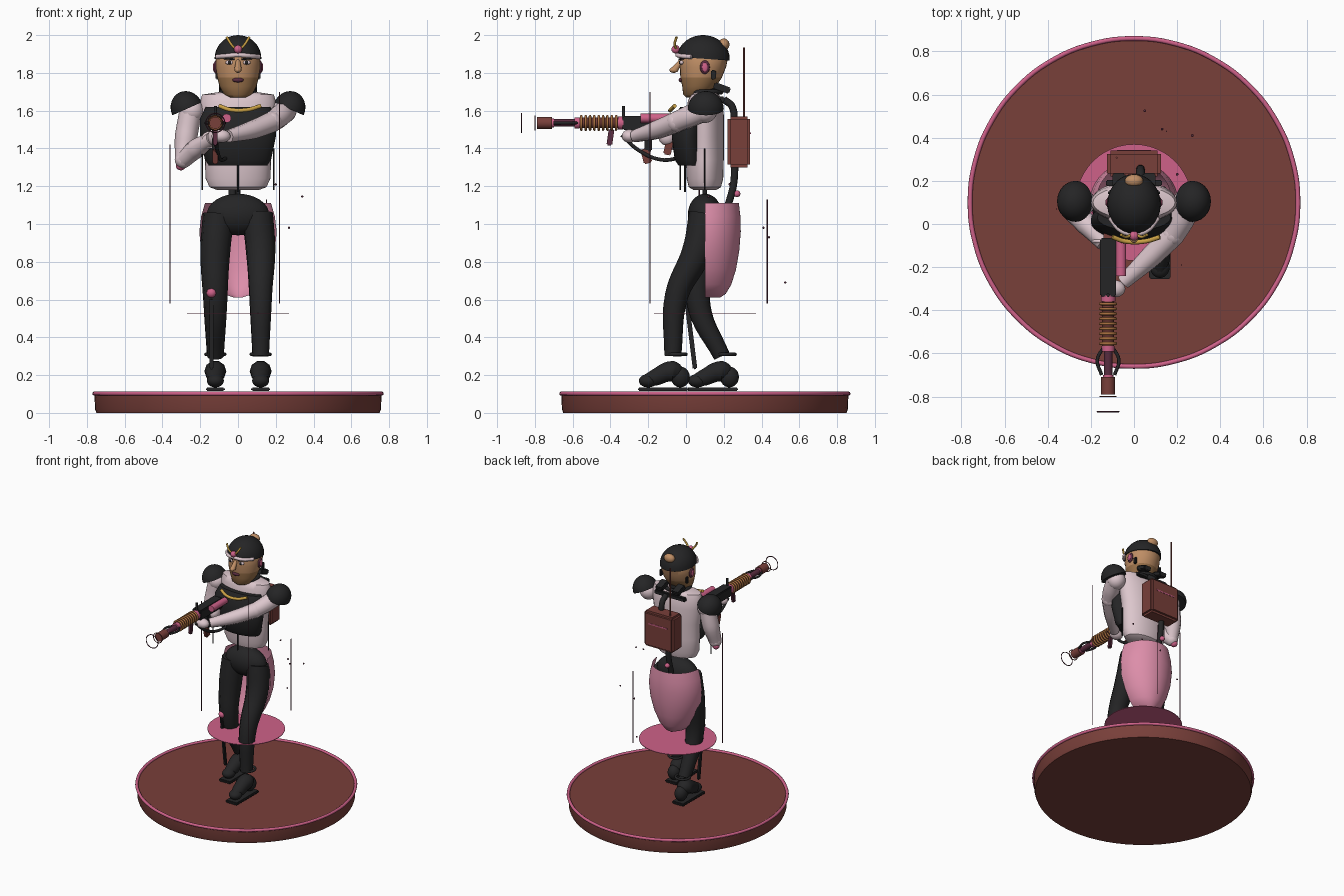
import bpy
import bmesh
from math import radians, pi, sin, cos
from mathutils import Vector, Matrix, Euler

if "Cube" in bpy.data.objects:
    bpy.data.objects.remove(bpy.data.objects["Cube"], do_unlink=True)


def paint(name, red, green, blue):
    mat = bpy.data.materials.new(name)
    mat.use_nodes = True
    mat.diffuse_color = (red, green, blue, 1)
    mat.node_tree.nodes["Principled BSDF"].inputs["Base Color"].default_value = (red, green, blue, 1)
    return mat


brown = paint("red brown", .19, .05, .042)
black = paint("soft black", .018, .018, .019)
pale = paint("pale pink", .72, .57, .61)
pink = paint("petal pink", .72, .27, .4)
rose = paint("rose", .62, .12, .25)
gold = paint("gold", .6, .36, .06)
copper = paint("copper", .4, .16, .05)
skin = paint("skin", .52, .27, .13)
beard = paint("jaw tan", .33, .17, .07)
plum = paint("dark plum", .1, .025, .05)


def finish(name, source, *mats, smooth=True):
    """Turn a bmesh or mesh into a named, shaded object."""
    mesh = source
    if isinstance(source, bmesh.types.BMesh):
        bmesh.ops.recalc_face_normals(source, faces=source.faces)
        mesh = bpy.data.meshes.new(name)
        source.to_mesh(mesh)
        source.free()
    mesh.materials.clear()
    for mat in mats:
        mesh.materials.append(mat)
    if smooth:
        mesh.shade_smooth()
        mesh.set_sharp_from_angle(angle=radians(40))
    obj = bpy.data.objects.new(name, mesh)
    bpy.context.collection.objects.link(obj)
    return obj


def ball(name, center, size, mat, cut=False, tilt=(0, 0, 0)):
    bm = bmesh.new()
    bmesh.ops.create_uvsphere(bm, u_segments=28, v_segments=16, radius=1)
    if cut:
        geom = bm.verts[:] + bm.edges[:] + bm.faces[:]
        bmesh.ops.bisect_plane(bm, geom=geom, plane_co=(0, 0, 0), plane_no=(0, 0, -1), clear_outer=True)
        bmesh.ops.holes_fill(bm, edges=[e for e in bm.edges if e.is_boundary])
    size = Vector((size,) * 3) if isinstance(size, float) else Vector(size)
    bm.transform(Matrix.LocRotScale(Vector(center), Euler(tilt), size))
    return finish(name, bm, mat)


def box(name, center, size, mat, tilt=(0, 0, 0), bevel=.006):
    bm = bmesh.new()
    bmesh.ops.create_cube(bm, size=1)
    bm.transform(Matrix.Diagonal(Vector(size)).to_4x4())
    bmesh.ops.bevel(bm, geom=bm.edges[:], offset=min(bevel, min(size) / 3), segments=2, affect='EDGES')
    bm.transform(Matrix.LocRotScale(Vector(center), Euler(tilt), None))
    return finish(name, bm, mat)


def rod(name, start, end, radius, mat, end_radius=None, sides=20):
    start, end = Vector(start), Vector(end)
    axis = end - start
    bm = bmesh.new()
    bmesh.ops.create_cone(bm, cap_ends=True, segments=sides, radius1=radius,
                          radius2=end_radius or radius, depth=axis.length)
    turn = Vector((0, 0, 1)).rotation_difference(axis)
    bm.transform(Matrix.LocRotScale((start + end) / 2, turn, None))
    return finish(name, bm, mat)


def tube(name, points, radii, mat, closed=False):
    """Smooth curve through points; radii is one value or one per point."""
    if isinstance(radii, float):
        radii = [radii] * len(points)
    data = bpy.data.curves.new(name, 'CURVE')
    data.dimensions = '3D'
    data.bevel_depth, data.bevel_resolution, data.resolution_u = 1, 3, 6
    data.use_fill_caps = True
    spline = data.splines.new('BEZIER')
    spline.bezier_points.add(len(points) - 1)
    spline.use_cyclic_u = closed
    for knot, point, radius in zip(spline.bezier_points, points, radii):
        knot.co, knot.radius = point, radius
        knot.handle_left_type = knot.handle_right_type = 'AUTO'
    curve = bpy.data.objects.new(name + "_path", data)
    bpy.context.collection.objects.link(curve)
    bpy.context.view_layer.update()
    mesh = bpy.data.meshes.new_from_object(curve.evaluated_get(bpy.context.evaluated_depsgraph_get()))
    bpy.data.objects.remove(curve)
    return finish(name, mesh, mat)


def hoop(name, center, radius, thick, mat, facing='z', count=16):
    points = []
    for i in range(count):
        a, b = radius * cos(2 * pi * i / count), radius * sin(2 * pi * i / count)
        points.append(Vector(center) + Vector((a, b, 0) if facing == 'z' else (a, 0, b)))
    return tube(name, points, thick, mat, closed=True)


def loft(name, rings, *mats, start=0, sweep=2 * pi, sides=32, caps=True):
    """Stack elliptical rings, each (z, centre y, half width, half depth)."""
    bm = bmesh.new()
    full = sweep > 6
    rows = []
    for z, y, wide, deep in rings:
        angles = [start + sweep * i / sides for i in range(sides if full else sides + 1)]
        rows.append([bm.verts.new((wide * cos(a), y + deep * sin(a), z)) for a in angles])
    for low, high in zip(rows, rows[1:]):
        for i in range(sides):
            j = (i + 1) % len(low)
            bm.faces.new((low[i], low[j], high[j], high[i]))
    if caps:
        bm.faces.new(rows[0])
        bm.faces.new(rows[-1])
    return finish(name, bm, *mats)


# Display base and floating disc
mid = .1
loft("base", [(0, mid, .75, .75), (.02, mid, .757, .757), (.1, mid, .76, .76)], brown, sides=72)
hoop("base_rim", (0, mid, .102), .76, .011, rose, count=24)
rod("floating_disc", (0, mid, .526), (0, mid, .53), .27, rose, sides=48)

# Legs, boots and soles
for side, x, path in (("left", .12, [(.1, 1.05), (.06, .86), (-.05, .62), (-.07, .3)]),
                      ("right", -.12, [(.1, 1.05), (.08, .86), (.07, .56), (.19, .3)])):
    tube(side + "_leg", [(x * .85, *path[0])] + [(x, *p) for p in path[1:]], [.085, .08, .062, .045], black)
    y = path[-1][0]
    hoop(side + "_ankle_ring", (x, y + .02, .31), .05, .009, black)
    tube(side + "_boot", [(x, y + .04, .2), (x, y, .22), (x, y - .1, .185), (x, y - .15, .17)],
         [.035, .058, .045, .03], black)
    ball(side + "_toe", (x, y - .13, .17), (.045, .05, .035), black)
    ball(side + "_heel", (x, y + .04, .19), (.045, .05, .055), black)
    box(side + "_sole", (x, y - .05, .125), (.1, .27, .02), black)
ball("hips", (0, mid, 1.05), (.165, .09, .11), black)
ball("knee_stud", (-.14, .01, .635), .026, rose)
box("hanging_sheath", (-.14, .025, .42), (.022, .024, .38), black, (radians(7), 0, 0))

# Curved tail skirt wrapping the back
loft("tail_skirt", [(.61, mid, .02, .08), (.63, mid, .08, .11), (.68, mid, .125, .14), (.76, mid, .165, .165),
                    (.86, mid, .195, .182), (.96, mid, .205, .19), (1.04, mid, .195, .188),
                    (1.11, mid, .175, .18)], pink, sweep=pi, caps=False)

# Torso, vest and necklace
loft("torso", [(1.18, mid, .11, .06), (1.195, mid, .15, .085), (1.24, mid, .172, .097), (1.34, mid, .175, .1),
               (1.46, mid, .18, .1), (1.58, mid, .2, .1), (1.65, mid, .2, .09), (1.685, mid, .19, .075),
               (1.7, mid, .09, .06)], pale)
loft("vest", [(1.31, .03, .155, .07), (1.34, .02, .175, .08), (1.46, .01, .2, .085),
              (1.56, .02, .2, .085), (1.62, .03, .17, .06)], black)
tube("necklace", [(-.1, -.06, 1.625), (-.04, -.08, 1.605), (.05, -.08, 1.605), (.12, -.06, 1.625)], .011, gold)
rod("spine", (0, mid, 1.1), (0, mid, 1.25), .012, black)
rod("vest_zip", (0, -.005, 1.17), (0, -.005, 1.34), .005, black)
for x, y in ((-.19, -.03), (.19, mid)):
    rod("hanging_strap", (x, y, 1.18), (x, y, 1.4), .004, black)

# Shoulder pads and arms
for side, sign in (("left", 1), ("right", -1)):
    ball(side + "_shoulder_pad", (.27 * sign, .105, 1.61), (.085, .095, .095), black, True,
         (0, radians(24) * sign, 0))
    box(side + "_collar_wing", (.07 * sign, .19, 1.72), (.06, .09, .035), black, (radians(-20), 0, 0))
    ball(side + "_shoulder", (.245 * sign, mid, 1.6), .065, pale)
tube("right_upper_arm", [(-.25, mid, 1.6), (-.275, .09, 1.46), (-.29, .06, 1.34)], [.06, .06, .045], pale)
ball("right_elbow", (-.29, .06, 1.34), .045, pale)
ball("right_elbow_stud", (-.303, .07, 1.31), .026, rose)
tube("right_forearm", [(-.29, .06, 1.34), (-.22, 0, 1.4), (-.14, -.09, 1.45)], [.045, .052, .036], pale)
ball("right_hand", (-.125, -.1, 1.46), (.035, .045, .045), pale)
tube("left_upper_arm", [(.25, .09, 1.6), (.22, .02, 1.57), (.18, -.05, 1.54)], [.06, .06, .055], pale)
tube("left_forearm", [(.18, -.05, 1.54), (.08, -.15, 1.5), (-.05, -.27, 1.465)], [.055, .05, .034], pale)
ball("left_elbow", (.18, -.05, 1.54), .055, pale)
ball("left_hand", (-.09, -.3, 1.465), (.05, .04, .035), pale)
hoop("right_cuff", (-.15, -.08, 1.445), .038, .008, pale, 'y')

# Neck and head, with a darker jaw
rod("neck", (0, .1, 1.64), (0, .09, 1.74), .065, black)
hoop("collar", (0, mid, 1.7), .085, .014, black)
head = loft("head", [(1.67, .05, .05, .05), (1.685, .055, .075, .07), (1.73, .07, .098, .09),
                     (1.775, .08, .11, .11), (1.83, .09, .118, .122), (1.89, .095, .117, .13),
                     (1.95, .095, .08, .09)], skin, beard)
for face in head.data.polygons:
    face.material_index = int(face.center.z < 1.77)
ball("cap", (0, .092, 1.875), (.124, .14, .125), black, True, (radians(-4), 0, 0))
ball("cap_bun", (0, .2, 1.95), (.042, .03, .032), skin)
tube("brow_band", [(-.112, .03, 1.885), (-.06, -.03, 1.89), (0, -.045, 1.895), (.06, -.03, 1.89),
                   (.112, .03, 1.885)], .012, pale)
ball("brow_gem", (0, -.055, 1.925), .022, rose)
rod("nose", (0, -.025, 1.865), (0, -.062, 1.815), .011, skin, .02)
ball("nose_tip", (0, -.066, 1.815), (.018, .022, .015), skin)
ball("mouth", (0, -.027, 1.762), (.03, .012, .012), plum)
for sign in (1, -1):
    tube("antenna", [(.012 * sign, -.05, 1.925), (.035 * sign, -.06, 1.95), (.06 * sign, -.05, 1.99)], .007, gold)
    ball("eye", (.045 * sign, -.022, 1.855), (.022, .012, .012), pale)
    ball("pupil", (.045 * sign, -.03, 1.855), (.01, .008, .01), black)
    tube("eyebrow", [(.02 * sign, -.035, 1.872), (.075 * sign, -.012, 1.877)], .005, black)
    ball("ear", (.117 * sign, .1, 1.83), (.012, .026, .036), plum)
    ball("ear_inset", (.127 * sign, .1, 1.83), (.006, .015, .024), rose)
    box("ear_clip", (.11 * sign, .145, 1.79), (.02, .025, .05), black)

# Backpack, aerial and hose
box("backpack", (0, .28, 1.435), (.25, .12, .27), brown, bevel=.015)
box("backpack_stripe", (0, .341, 1.48), (.16, .004, .01), rose)
rod("aerial", (-.08, .307, 1.55), (-.08, .307, 1.935), .005, brown)
tube("back_hose", [(-.03, .22, 1.09), (-.03, .25, 1.2), (-.03, .26, 1.32)], .02, black)
ball("hose_stud", (-.03, .27, 1.16), .018, rose)
tube("upper_hose", [(.03, .2, 1.66), (.03, .245, 1.62), (.03, .25, 1.5)], .02, black)
box("back_yoke", (0, .19, 1.66), (.26, .03, .03), black)

# Long gun pointing forward
gun_x, gun_z = -.12, 1.535


def gun_part(name, back, front, radius, mat):
    return rod("gun_" + name, (gun_x, back, gun_z), (gun_x, front, gun_z), radius, mat)


gun_part("core", -.3, -.72, .02, plum)
gun_part("muzzle", -.71, -.79, .032, brown)
gun_part("muzzle_collar", -.7, -.72, .024, rose)
gun_part("front_ring", -.565, -.59, .03, rose)
gun_part("rear_ring", -.33, -.36, .034, rose)
gun_part("heat_sleeve", -.36, -.565, .028, brown)
for i in range(9):
    hoop("gun_coil", (gun_x, -.37 - .023 * i, gun_z), .035, .007, copper, 'y', 10)
box("gun_receiver", (gun_x, -.2, gun_z), (.075, .27, .075), black)
box("gun_stock", (gun_x, -.02, 1.51), (.045, .12, .06), brown)
rod("gun_canister", (-.06, -.24, 1.56), (-.06, -.07, 1.56), .024, rose)
hoop("muzzle_halo", (gun_x, -.8, gun_z), .037, .003, brown, 'y')
hoop("outer_halo", (gun_x, -.87, gun_z), .05, .003, plum, 'y')
for sign in (1, -1):
    tube("gun_claw", [(gun_x + .02 * sign, -.57, gun_z), (gun_x + .05 * sign, -.63, gun_z),
                      (gun_x + .03 * sign, -.7, gun_z)], .008, black)
rod("gun_sight", (gun_x, -.33, 1.56), (gun_x, -.33, 1.625), .008, black)
box("gun_foregrip", (gun_x, -.4, 1.46), (.025, .03, .09), plum, (radians(-8), 0, 0))
box("gun_magazine", (gun_x, -.21, 1.36), (.03, .045, .08), brown, (radians(15), 0, 0))
box("gun_magazine_well", (gun_x, -.2, 1.45), (.035, .04, .13), black)
box("gun_grip", (gun_x, -.09, 1.42), (.032, .04, .11), brown, (radians(-12), 0, 0))
tube("gun_sling", [(gun_x, -.34, 1.47), (-.11, -.25, 1.39), (-.09, -.13, 1.34), (-.06, -.03, 1.35)], .01, black)

# Hanging threads and drifting specks
for x, y, top in ((-.36, .07, 1.42), (.22, -.19, 1.7), (.15, .43, 1.13)):
    rod("thread", (x, y, .58), (x, y, top), .003, plum, sides=6)
for spot in ((.27, .41, .98), (.05, .525, .69), (.13, .44, .93), (.34, .12, 1.145), (.2, .23, 1.21)):
    ball("speck", spot, .006, plum)
